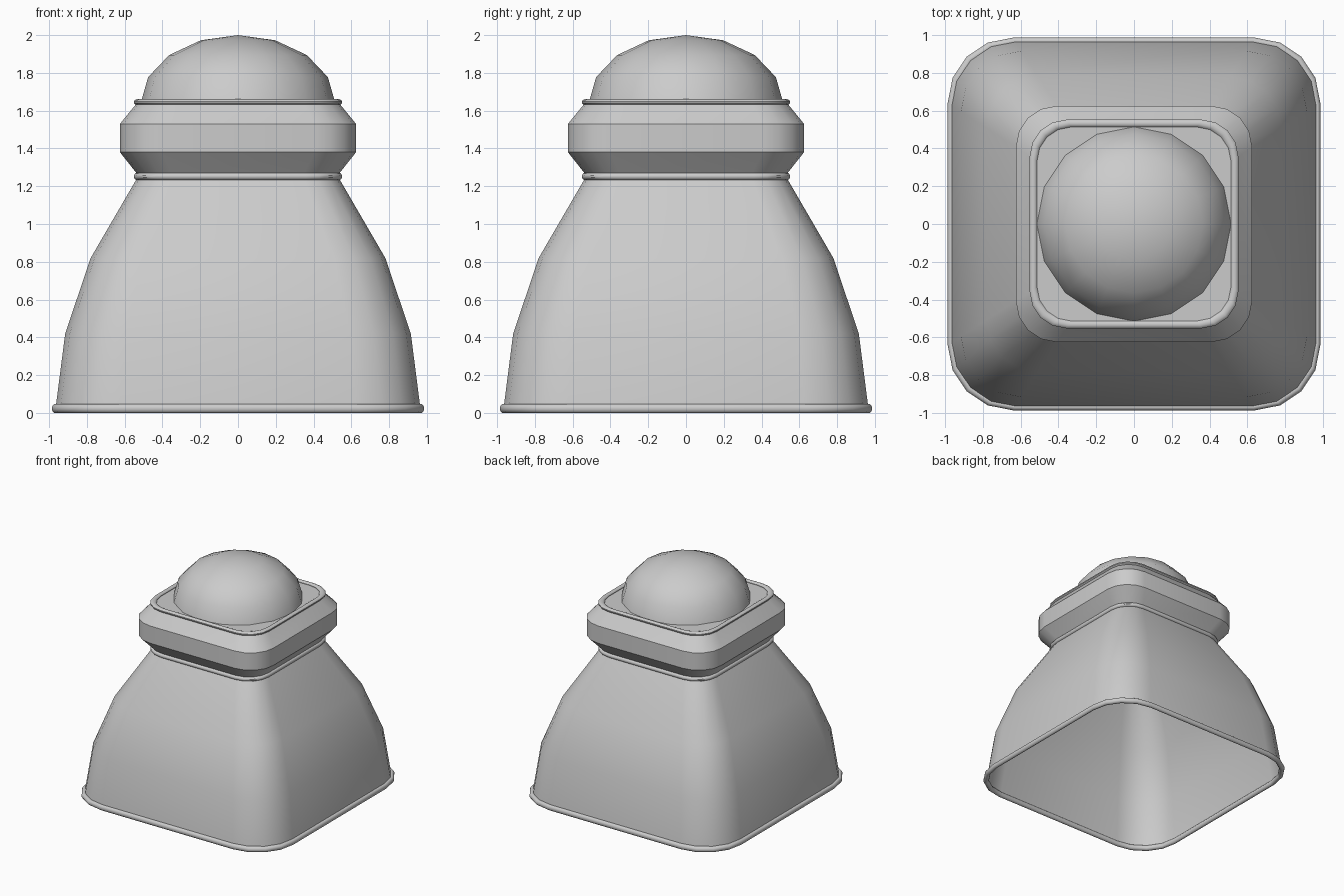
import bpy, bmesh
from math import sin, cos, pi, radians

if "Cube" in bpy.data.objects:
    bpy.data.objects.remove(bpy.data.objects["Cube"], do_unlink=True)

grey = bpy.data.materials.new("plain grey")
grey.use_nodes = True
colour = (0.6, 0.6, 0.6, 1)
grey.diffuse_color = colour
grey.node_tree.nodes["Principled BSDF"].inputs["Base Color"].default_value = colour

CORNER_STEPS = 4
CORNER_SHARE = 0.35  # corner radius as a share of the half width


def rounded_square(half):
    """Outline points of a square with rounded corners, counter-clockwise."""
    radius = half * CORNER_SHARE
    centre = half - radius
    points = []
    for quarter in range(4):
        mid = quarter * pi / 2 + pi / 4
        cx = centre * (1 if cos(mid) > 0 else -1)
        cy = centre * (1 if sin(mid) > 0 else -1)
        for step in range(CORNER_STEPS + 1):
            a = quarter * pi / 2 + step * pi / 2 / CORNER_STEPS
            points.append((cx + radius * cos(a), cy + radius * sin(a)))
    return points


def finish(name, bm):
    mesh = bpy.data.meshes.new(name)
    bm.to_mesh(mesh)
    bm.free()
    mesh.materials.append(grey)
    obj = bpy.data.objects.new(name, mesh)
    bpy.context.collection.objects.link(obj)
    bpy.ops.object.select_all(action="DESELECT")
    obj.select_set(True)
    bpy.context.view_layer.objects.active = obj
    bpy.ops.object.shade_smooth_by_angle(angle=radians(35))
    return obj


def loft(name, profile, closed=False):
    """Skin rounded squares through a profile of (half width, height)."""
    bm = bmesh.new()
    rings = [[bm.verts.new((x, y, z)) for x, y in rounded_square(half)]
             for half, z in profile]
    pairs = list(zip(rings, rings[1:]))
    if closed:
        pairs.append((rings[-1], rings[0]))
    for low, high in pairs:
        for i in range(len(low)):
            j = (i + 1) % len(low)
            bm.faces.new((low[i], low[j], high[j], high[i]))
    return finish(name, bm)


def bead(name, half, z, width, height, steps=12):
    """Rounded band running around a rounded square."""
    angles = [2 * pi * (i + 0.5) / steps for i in range(steps)]
    loft(name, [(half + width * cos(a), z + height * sin(a)) for a in angles],
         closed=True)


# Flared hollow skirt, open at the bottom
loft("skirt", [(0.965, 0.03), (0.915, 0.42), (0.78, 0.82), (0.53, 1.25)])
bead("bottom_rim", 0.968, 0.023, 0.018, 0.024)

# Collar with bevelled shoulders between two beads
loft("collar", [(0.53, 1.26), (0.625, 1.38), (0.625, 1.53), (0.535, 1.64)])
bead("lower_bead", 0.532, 1.252, 0.02, 0.02)
bead("upper_bead", 0.532, 1.645, 0.02, 0.016)

# Flat plate under the dome
bm = bmesh.new()
bm.faces.new([bm.verts.new((x, y, 1.645)) for x, y in rounded_square(0.53)])
finish("top_plate", bm)

# Low faceted dome: upper half of a flattened sphere
bm = bmesh.new()
bmesh.ops.create_uvsphere(bm, u_segments=16, v_segments=8, radius=1)
bmesh.ops.delete(bm, geom=[v for v in bm.verts if v.co.z < -0.01], context="VERTS")
bmesh.ops.scale(bm, vec=(0.515, 0.515, 0.36), verts=bm.verts)
bmesh.ops.translate(bm, vec=(0, 0, 1.64), verts=bm.verts)
finish("dome", bm)
